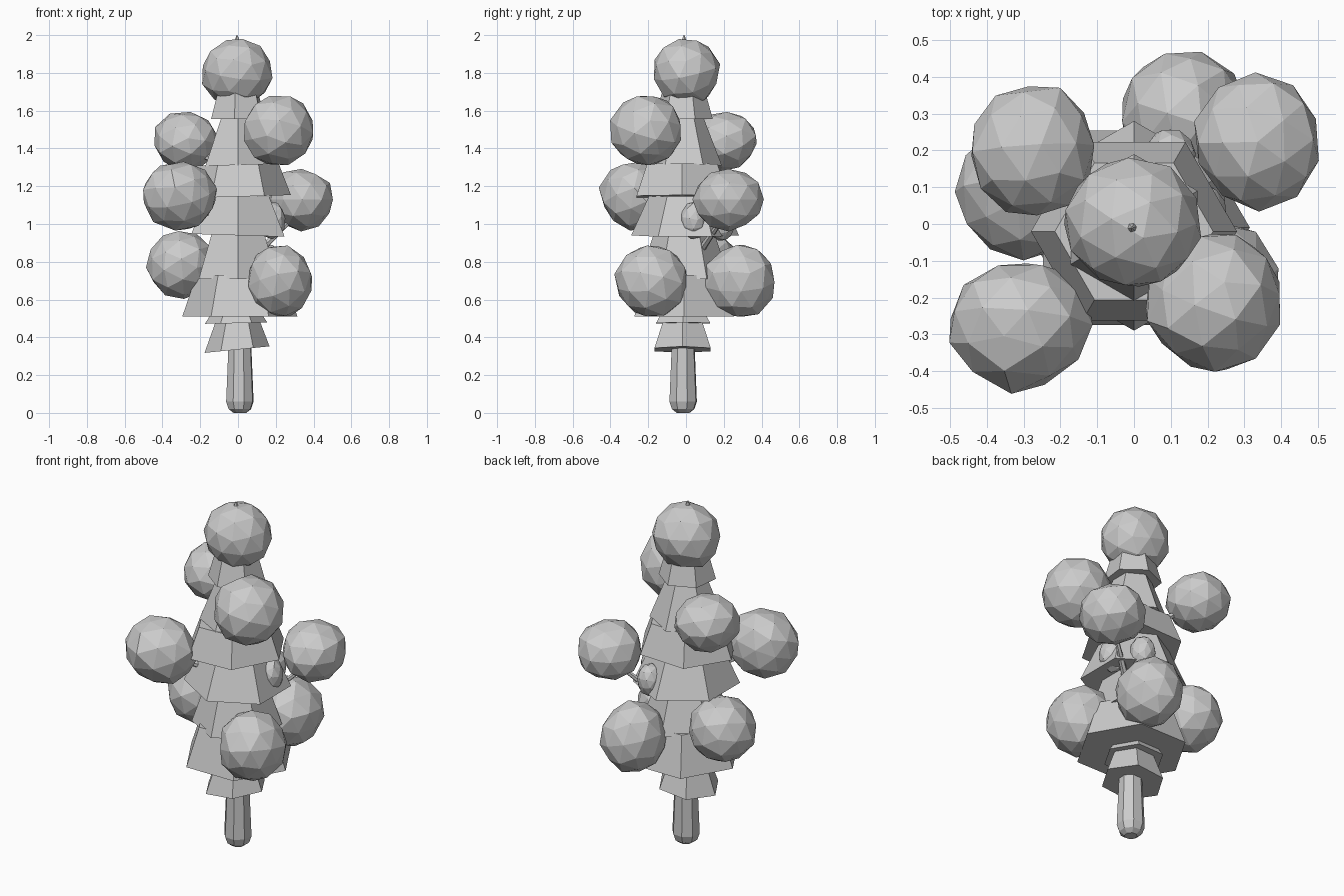
import bpy, bmesh, math, random
from mathutils import Vector, Matrix

if "Cube" in bpy.data.objects:
    bpy.data.objects.remove(bpy.data.objects["Cube"])

random.seed(4)


def make(name, bm):
    bmesh.ops.recalc_face_normals(bm, faces=bm.faces)
    me = bpy.data.meshes.new(name)
    bm.to_mesh(me)
    bm.free()
    ob = bpy.data.objects.new(name, me)
    bpy.context.collection.objects.link(ob)
    return ob


def lathe(name, profile, sides, centre=(0, 0), phase=0.0, tilt=(0, 0)):
    """Closed faceted solid from (radius, z) rings, with slightly sloping rings."""
    bm = bmesh.new()
    rings = []
    for r, z in profile:
        ring = []
        for i in range(sides):
            a = phase + 2 * math.pi * i / sides
            x, y = r * math.cos(a), r * math.sin(a)
            ring.append(bm.verts.new((centre[0] + x, centre[1] + y,
                                      z + tilt[0] * x + tilt[1] * y)))
        rings.append(ring)
    for lo, hi in zip(rings, rings[1:]):
        for i in range(sides):
            j = (i + 1) % sides
            bm.faces.new((lo[i], lo[j], hi[j], hi[i]))
    bm.faces.new(rings[0])
    bm.faces.new(rings[-1])
    return make(name, bm)


def clump(name, centre, size, bulge=None, amount=0.0, jitter=0.04):
    """Faceted leaf ball, optionally drawn out towards one direction."""
    bm = bmesh.new()
    bmesh.ops.create_icosphere(bm, subdivisions=2, radius=1)
    bm.verts.ensure_lookup_table()
    turn = Matrix.Rotation(random.uniform(0, 3), 3, 'Z') @ Matrix.Rotation(random.uniform(0, 3), 3, 'X')
    if bulge:  # aim one ball corner along the bulge so it forms a point
        tip = turn @ bm.verts[0].co.normalized()
        turn = tip.rotation_difference(Vector(bulge)).to_matrix() @ turn
    for v in bm.verts:
        d = turn @ v.co.normalized()
        k = 1.025 + random.uniform(-jitter, jitter)
        if bulge:
            k += amount * max(0, d.dot(Vector(bulge).normalized())) ** 6
        v.co = Vector([c + s * k * q for c, s, q in zip(centre, size, d)])
    return make(name, bm)


def branch(name, a, b, r0, r1):
    a, b = Vector(a), Vector(b)
    d = b - a
    bm = bmesh.new()
    bmesh.ops.create_cone(bm, cap_ends=True, segments=6, radius1=r0, radius2=r1, depth=d.length)
    bmesh.ops.transform(bm, verts=bm.verts, matrix=Matrix.Translation((a + b) / 2)
                        @ d.to_track_quat('Z', 'Y').to_matrix().to_4x4())
    return make(name, bm)


# trunk with a rounded foot, running up inside the tiers
lathe("trunk", [(0.035, 0), (0.062, 0.02), (0.076, 0.06), (0.064, 0.34), (0.045, 1.0), (0.02, 1.7)],
      8, (0.01, -0.015), 0.3)

# six-sided foliage tiers: bottom radius, bottom z, top radius, top z, phase, centre, slope
q = math.pi / 2
tiers = [
    (0.172, 0.335, 0.115, 0.49, 0, (-0.005, -0.018), (0.1, 0)),
    (0.165, 0.475, 0.13, 0.53, 0, (-0.01, -0.015), (0.02, 0)),
    (0.305, 0.51, 0.23, 0.73, 0, (0.01, -0.01), (0, 0)),
    (0.24, 0.71, 0.16, 0.95, q, (0, -0.01), (0, 0)),
    (0.285, 0.94, 0.19, 1.15, q, (0, -0.005), (-0.03, 0)),
    (0.28, 1.145, 0.215, 1.315, 0, (0.0, -0.02), (0.03, 0)),
    (0.2, 1.31, 0.1, 1.57, q, (0, -0.01), (0.03, 0)),
    (0.155, 1.555, 0.115, 1.70, 0.4, (0, -0.012), (0, 0)),
    (0.118, 1.73, 0.002, 2.0, 0.2, (-0.005, -0.01), (0, 0)),
]
for n, (r0, z0, r1, z1, ph, c, t) in enumerate(tiers, 1):
    lathe(f"foliage_tier_{n}", [(r0, z0), (r1, z1)], 6, c, ph, t)

# large leaf clumps: centre, half sizes, bulge direction, bulge amount
clumps = [
    ((0.0, 0.0, 1.805), (0.18, 0.175, 0.175), (-1, 0, -0.35), 0.1),
    ((0.215, -0.21, 1.495), (0.185, 0.188, 0.188), None, 0),
    ((-0.275, 0.2, 1.44), (0.172, 0.178, 0.155), None, 0),
    ((-0.31, -0.265, 1.15), (0.195, 0.163, 0.178), (-0.1, -1, 0.2), 0.24),
    ((0.335, 0.225, 1.13), (0.17, 0.182, 0.16), None, 0),
    ((-0.3, 0.09, 0.785), (0.178, 0.185, 0.175), None, 0),
    ((0.22, -0.18, 0.695), (0.172, 0.192, 0.19), None, 0),
    ((0.135, 0.285, 0.695), (0.168, 0.19, 0.19), None, 0),
]
for n, (c, s, b, k) in enumerate(clumps, 1):
    clump(f"leaf_clump_{n}", c, s, b, k)
    if n > 1:  # twig carrying the clump; only one hangs clear of the tiers
        drop = 0.35 if n == 5 else 0.16
        branch(f"twig_{n}", (c[0] * 0.1, c[1] * 0.1, c[2] - drop),
               (c[0] * 0.8, c[1] * 0.8, c[2] - drop * 0.35), 0.025, 0.012)

# small buds near the right-hand twig
for n, (c, r) in enumerate([((0.175, 0.04, 1.02), 0.088), ((0.1, 0.19, 1.0), 0.08)], 1):
    clump(f"bud_{n}", c, (r * 0.85, r * 0.85, r * 1.1))
